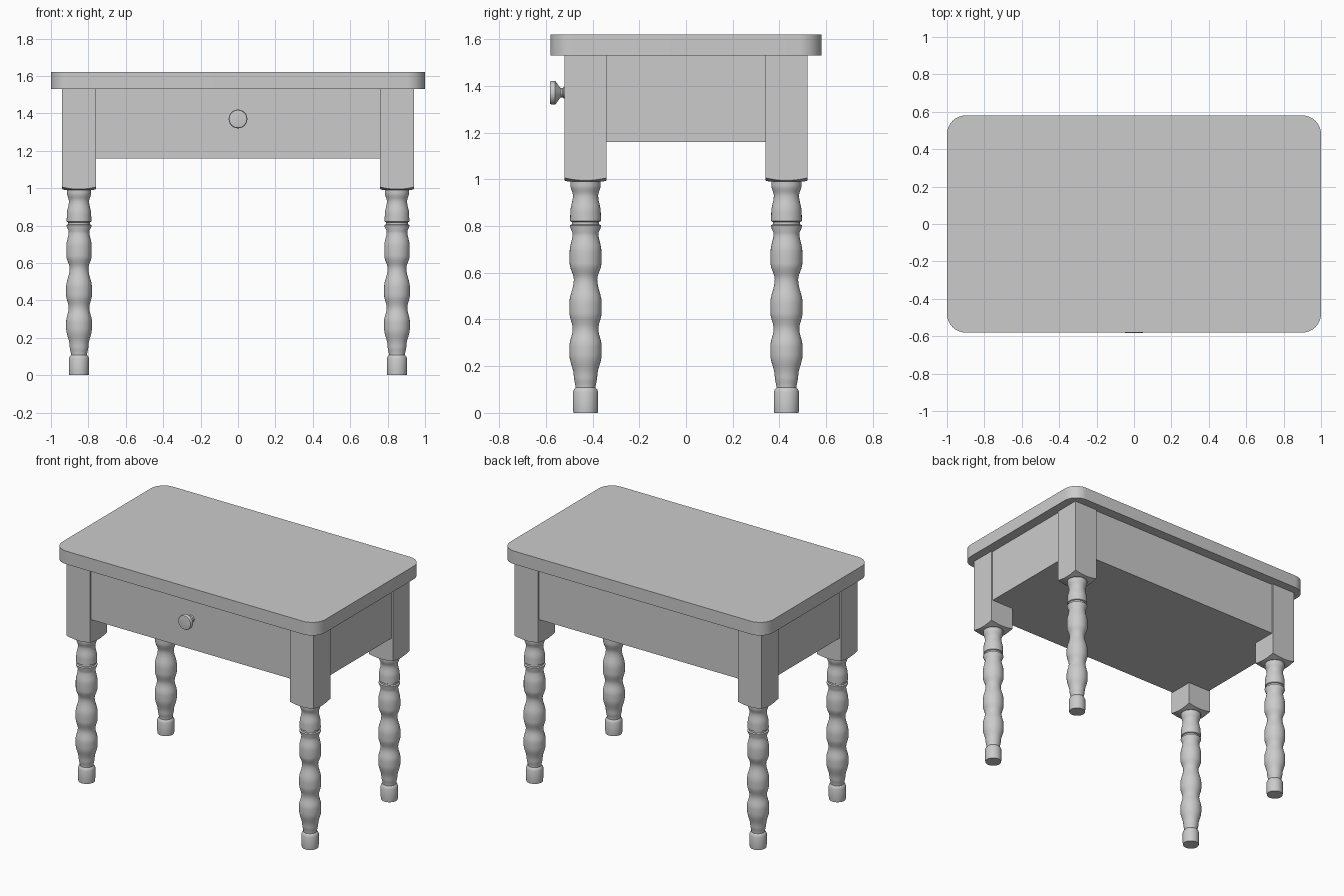
import bpy, bmesh, math
from mathutils import Matrix

if "Cube" in bpy.data.objects:
    bpy.data.objects.remove(bpy.data.objects["Cube"])


def add_object(name, bm):
    bmesh.ops.recalc_face_normals(bm, faces=bm.faces)
    mesh = bpy.data.meshes.new(name)
    bm.to_mesh(mesh)
    bm.free()
    ob = bpy.data.objects.new(name, mesh)
    bpy.context.collection.objects.link(ob)
    return ob


def box(name, lo, hi, corner=0.0):
    """Box between two corners, optionally with rounded vertical edges."""
    bm = bmesh.new()
    bmesh.ops.create_cube(bm, size=1)
    for v in bm.verts:
        v.co = [(a + b) / 2 + c * (b - a) for a, b, c in zip(lo, hi, v.co)]
    if corner:
        upright = [e for e in bm.edges
                   if abs(e.verts[0].co.z - e.verts[1].co.z) > 1e-4]
        bmesh.ops.bevel(bm, geom=upright, offset=corner, segments=10,
                        affect='EDGES', profile=0.5)
    return add_object(name, bm)


def ease(points, steps=6):
    """Cosine blend between the extreme points of a turned profile."""
    out = []
    for (r0, z0), (r1, z1) in zip(points, points[1:]):
        n = steps if z1 - z0 > 0.03 and abs(r1 - r0) > 0.004 else 1
        for i in range(n):
            t = i / n
            k = (1 - math.cos(math.pi * t)) / 2
            out.append((r0 + (r1 - r0) * k, z0 + (z1 - z0) * t))
    return out + [points[-1]]


def lathe(name, profile, matrix, sides=32):
    """Closed turned solid from (radius, height) points."""
    bm = bmesh.new()
    rings = [[bm.verts.new((r * math.cos(a), r * math.sin(a), z))
              for a in (2 * math.pi * i / sides for i in range(sides))]
             for r, z in profile]
    for lower, upper in zip(rings, rings[1:]):
        for i in range(sides):
            j = (i + 1) % sides
            bm.faces.new((lower[i], lower[j], upper[j], upper[i]))
    bm.faces.new(rings[0])
    bm.faces.new(rings[-1])
    bm.transform(matrix)
    return add_object(name, bm)


def smooth(ob, angle=35):
    bpy.ops.object.select_all(action='DESELECT')
    ob.select_set(True)
    bpy.context.view_layer.objects.active = ob
    bpy.ops.object.shade_smooth_by_angle(angle=math.radians(angle))


def mirror_xy(ob):
    mod = ob.modifiers.new("four_corners", 'MIRROR')
    mod.use_axis = (True, True, False)
    mod.use_clip = False
    mod.use_mirror_merge = False


# Table top with rounded corners
smooth(box("table_top", (-1, -0.58, 1.53), (1, 0.58, 1.62), corner=0.1))

# Drawer case, set slightly behind the posts
box("drawer_case", (-0.93, -0.51, 1.16), (0.93, 0.51, 1.53))

# Square corner posts, lower corners trimmed by a lathe-cut cone
LEG = Matrix.Translation((0.85, -0.43, 0))
post = box("corner_posts", (0.76, -0.52, 0.9), (0.94, -0.34, 1.53))
cutter = lathe("post_trim_cutter",
               [(0.075, 0.99), (0.135, 1.008), (0.16, 1.1), (0.16, 1.6)], LEG, 48)
cutter.hide_render = True
cutter.hide_set(True)
trim = post.modifiers.new("trim", 'BOOLEAN')
trim.operation = 'INTERSECT'
trim.solver = 'EXACT'
trim.object = cutter
mirror_xy(post)

# Turned legs
leg_profile = ease([
    (0.052, 0), (0.054, 0.02), (0.054, 0.09), (0.050, 0.10), (0.043, 0.108),
    (0.050, 0.155), (0.069, 0.25), (0.069, 0.285), (0.055, 0.36),
    (0.069, 0.43), (0.069, 0.47), (0.050, 0.57),
    (0.068, 0.64), (0.068, 0.69), (0.055, 0.77), (0.067, 0.797),
    (0.067, 0.803), (0.058, 0.807), (0.058, 0.817), (0.066, 0.821),
    (0.066, 0.829), (0.065, 0.86), (0.054, 0.93),
    (0.065, 0.975), (0.065, 1.02)])
legs = lathe("turned_legs", leg_profile, LEG)
smooth(legs)
mirror_xy(legs)

# Drawer knob pointing forward
knob_profile = [
    (0.025, 0), (0.025, 0.014), (0.020, 0.018), (0.020, 0.026), (0.026, 0.032),
    (0.046, 0.046), (0.050, 0.050), (0.050, 0.066), (0.047, 0.072), (0.042, 0.073)]
smooth(lathe("drawer_knob", knob_profile,
             Matrix.Translation((0, -0.51, 1.37)) @ Matrix.Rotation(math.pi / 2, 4, 'X')))
